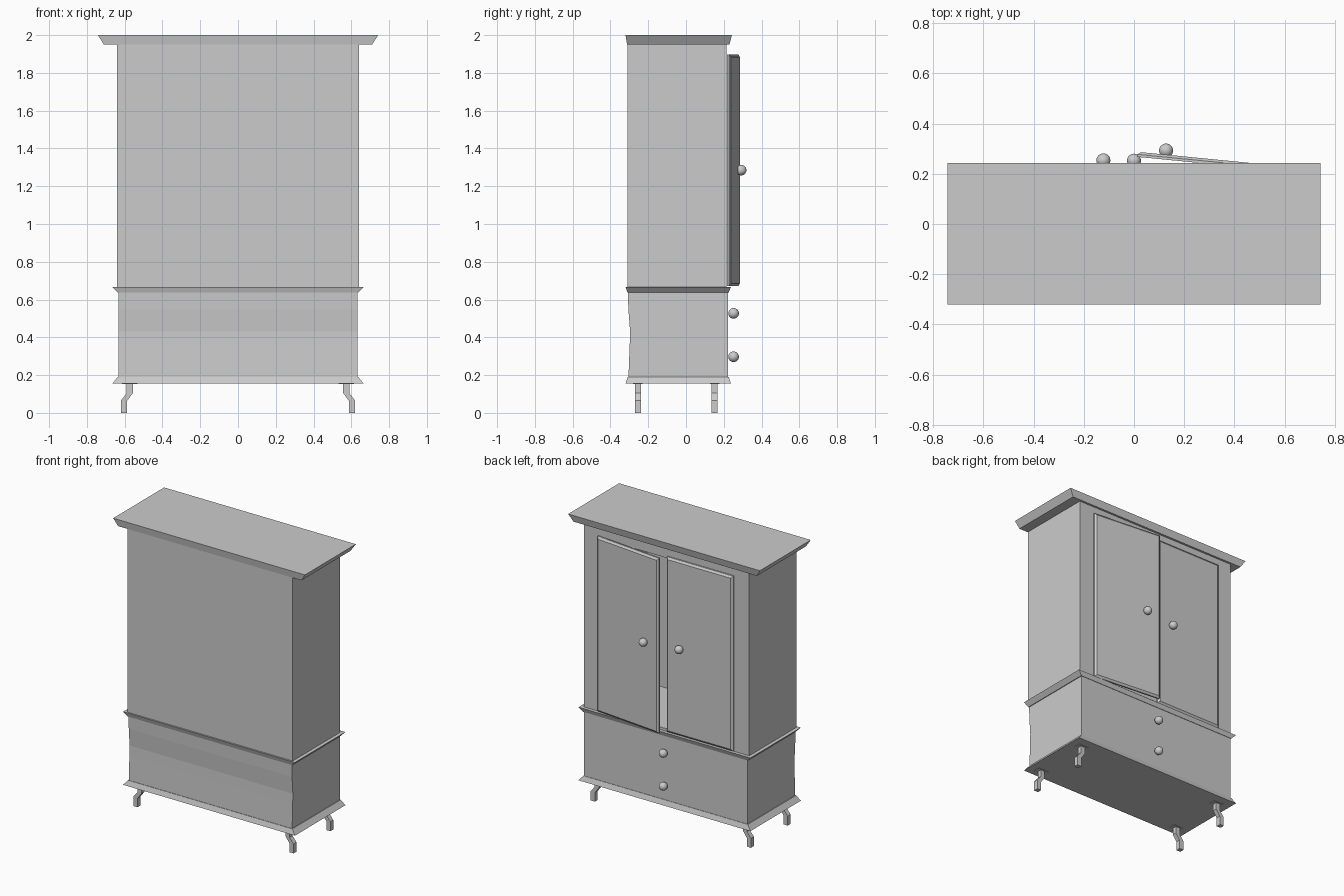
import bpy, bmesh
from math import radians
from mathutils import Matrix, Vector

if "Cube" in bpy.data.objects:
    bpy.data.objects.remove(bpy.data.objects["Cube"])


def finish(name, bm, smooth=False):
    bmesh.ops.recalc_face_normals(bm, faces=bm.faces)
    me = bpy.data.meshes.new(name)
    bm.to_mesh(me)
    bm.free()
    for p in me.polygons:
        p.use_smooth = smooth
    ob = bpy.data.objects.new(name, me)
    bpy.context.collection.objects.link(ob)
    return ob


def loft(name, rings):
    """Stack of rectangles (z, half width, y back, y front), joined and capped."""
    bm = bmesh.new()
    loops = [[bm.verts.new(c) for c in ((-w, y0, z), (w, y0, z), (w, y1, z), (-w, y1, z))]
             for z, w, y0, y1 in rings]
    for a, b in zip(loops, loops[1:]):
        for i in range(4):
            bm.faces.new((a[i], a[(i + 1) % 4], b[(i + 1) % 4], b[i]))
    bm.faces.new(loops[0])
    bm.faces.new(loops[-1])
    return finish(name, bm)


def knob(name, loc, parent=None):
    bm = bmesh.new()
    bmesh.ops.create_uvsphere(bm, u_segments=24, v_segments=14, radius=0.028)
    ob = finish(name, bm, True)
    ob.location = loc
    ob.parent = parent


# cornice, mouldings and lower drawer case with its slightly hollow rear
loft("cornice", [(1.95, 0.71, -0.312, 0.23), (2.0, 0.742, -0.32, 0.243)])
loft("middle_moulding", [(0.637, 0.637, -0.31, 0.226), (0.667, 0.665, -0.32, 0.238)])
loft("base_moulding", [(0.155, 0.665, -0.32, 0.238), (0.19, 0.637, -0.308, 0.226)])
loft("drawer_case", [(0.18, 0.632, -0.305, 0.223), (0.36, 0.632, -0.298, 0.223),
                     (0.43, 0.632, -0.296, 0.223), (0.55, 0.632, -0.305, 0.223),
                     (0.645, 0.632, -0.308, 0.223)])

# upper cabinet, hollow behind the doors
bm = bmesh.new()
z0, z1 = 0.66, 1.955
bmesh.ops.create_cube(bm, size=1, matrix=Matrix.Translation((0, -0.0475, (z0 + z1) / 2))
                      @ Matrix.Diagonal((1.28, 0.525, z1 - z0, 1)))
bm.normal_update()
face = next(f for f in bm.faces if f.normal.y > 0.9)
bmesh.ops.inset_individual(bm, faces=[face], thickness=0.05)
for v in face.verts:
    v.co.x = 0.5 if v.co.x > 0 else -0.5
    v.co.z = 1.88 if v.co.z > 1 else 0.685
inner = bmesh.ops.extrude_discrete_faces(bm, faces=[face])["faces"][0]
bmesh.ops.translate(bm, verts=inner.verts, vec=(0, -0.5, 0))
finish("upper_cabinet", bm)

# bevelled doors, hinged at their outer edges; the +x one is ajar
for s, side, angle in ((1, "right", -5.6), (-1, "left", 0)):
    bm = bmesh.new()
    loops = []
    for y, d in ((0.002, 0), (0.012, 0), (0.022, 0.014)):
        loops.append([bm.verts.new((-s * x, y, z)) for x, z in
                      ((d, 0.672 + d), (0.515 - d, 0.672 + d),
                       (0.515 - d, 1.897 - d), (d, 1.897 - d))])
    for a, b in zip(loops, loops[1:]):
        for i in range(4):
            bm.faces.new((a[i], a[(i + 1) % 4], b[(i + 1) % 4], b[i]))
    bm.faces.new(loops[0])
    bm.faces.new(loops[-1])
    door = finish("door_" + side, bm)
    door.location = (s * 0.525, 0.215, 0)
    door.rotation_euler.z = radians(angle)
    knob("door_knob_" + side, (-s * 0.403, 0.038, 1.285), door)

# drawer knobs
for i, z in enumerate((0.297, 0.527)):
    knob("drawer_knob_%d" % i, (0, 0.252, z))

# cranked legs with small mounting plates
PROFILE = [(0.557, 0.155), (0.557, 0.105), (0.588, 0.062), (0.588, 0),
           (0.62, 0), (0.62, 0.066), (0.589, 0.104), (0.589, 0.155)]
for s in (1, -1):
    for y, row in ((-0.255, "front"), (0.152, "back")):
        bm = bmesh.new()
        f = bm.faces.new([bm.verts.new((s * x, y - 0.016, z)) for x, z in PROFILE])
        ext = bmesh.ops.extrude_face_region(bm, geom=[f])["geom"]
        bmesh.ops.translate(bm, vec=(0, 0.032, 0),
                            verts=[v for v in ext if isinstance(v, bmesh.types.BMVert)])
        bmesh.ops.create_cube(bm, size=1, matrix=Matrix.Translation((s * 0.573, y, 0.154))
                              @ Matrix.Diagonal((0.08, 0.05, 0.004, 1)))
        finish("leg_%s_%s" % (row, "right" if s > 0 else "left"), bm)
